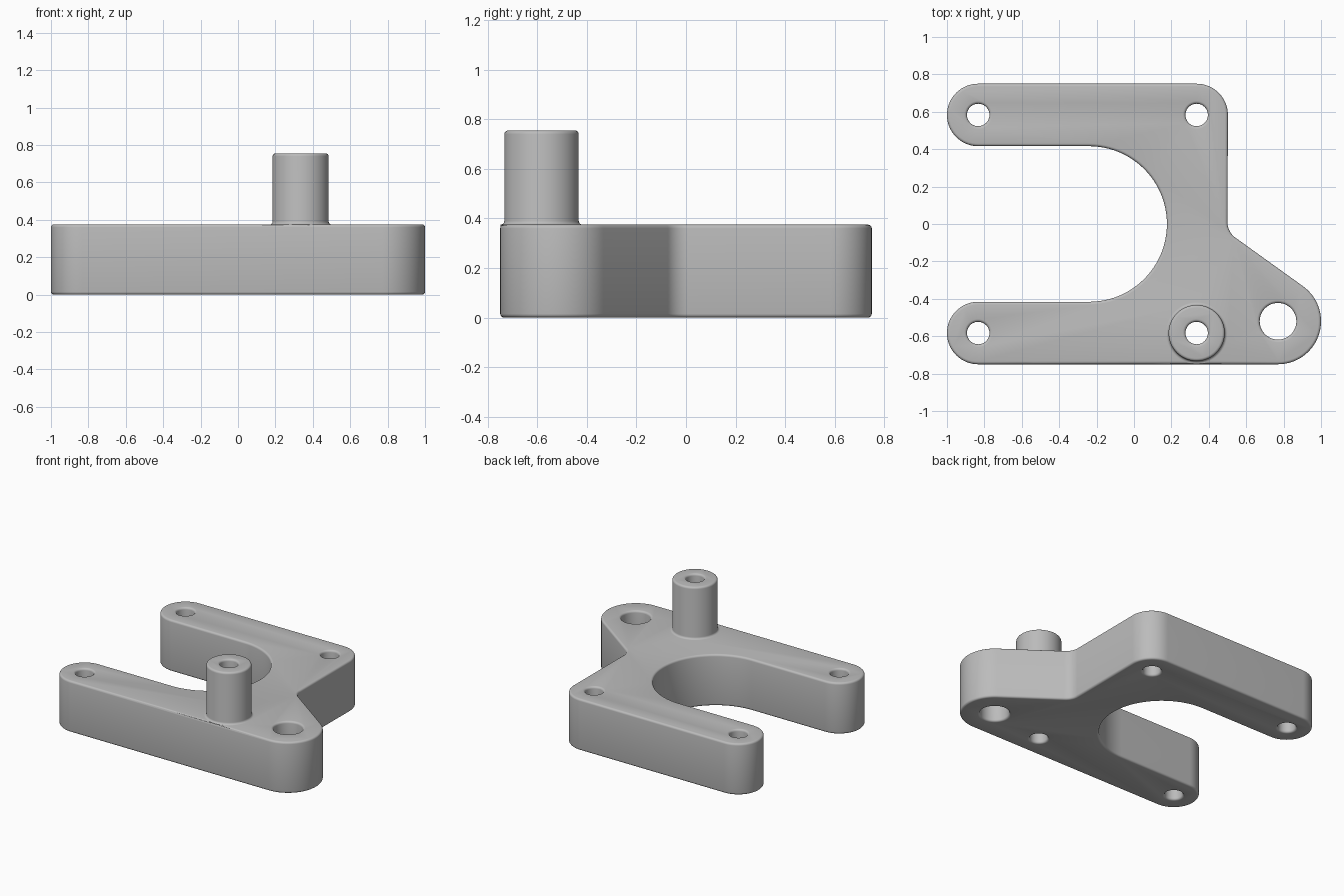
import bpy, bmesh, math

cube = bpy.data.objects.get("Cube")
if cube:
    bpy.data.objects.remove(cube, do_unlink=True)

H = 0.375          # plate thickness
TOP = 0.755        # top of the post
ROW = 0.583        # y of the arm centre lines
END = 0.167        # arm end radius
POST = (0.335, -ROW)
LUG = (0.77, -0.52)
LUG_R = 0.23
SOFT = 0.015       # edge rounding

grey = bpy.data.materials.new("Satin grey")
grey.use_nodes = True
grey.diffuse_color = (0.5, 0.5, 0.5, 1)
grey.node_tree.nodes["Principled BSDF"].inputs["Base Color"].default_value = (0.5, 0.5, 0.5, 1)


def arc(cx, cy, r, a0, a1, n):
    """Points on an arc, angles in degrees."""
    angles = [math.radians(a0 + (a1 - a0) * i / n) for i in range(n + 1)]
    return [(cx + r * math.cos(a), cy + r * math.sin(a)) for a in angles]


def make_object(name, bm):
    bmesh.ops.recalc_face_normals(bm, faces=bm.faces)
    mesh = bpy.data.meshes.new(name)
    bm.to_mesh(mesh)
    bm.free()
    mesh.materials.append(grey)
    ob = bpy.data.objects.new(name, mesh)
    bpy.context.collection.objects.link(ob)
    return ob


def lathe(name, profile, centre, n=64):
    """Closed solid of revolution from (radius, height) points."""
    bm = bmesh.new()
    rings = []
    for r, z in profile:
        rings.append([bm.verts.new((centre[0] + x, centre[1] + y, z))
                      for x, y in arc(0, 0, r, 0, 360, n)[:-1]])
    for a, b in zip(rings, rings[1:]):
        for i in range(n):
            j = (i + 1) % n
            bm.faces.new((a[i], a[j], b[j], b[i]))
    bm.faces.new(rings[0])
    bm.faces.new(rings[-1])
    return make_object(name, bm)


def combine(target, tool, operation):
    mod = target.modifiers.new(tool.name, 'BOOLEAN')
    mod.operation = operation
    mod.solver = 'EXACT'
    mod.object = tool
    tool.hide_render = True
    bpy.context.view_layer.objects.active = target
    bpy.ops.object.modifier_apply(modifier=mod.name)
    bpy.data.objects.remove(tool, do_unlink=True)


# Plate outline, counter-clockwise from the front left arm end
slope = 54.3                                  # direction of the lug flank normal
s = math.radians(slope)
tx, ty = LUG[0] + LUG_R * math.cos(s), LUG[1] + LUG_R * math.sin(s)
fillet = 0.1
fx = 0.5 + fillet
fy = ty + (tx - fx + fillet * math.cos(s)) / math.tan(s) + fillet * math.sin(s)
# Centre of the inner fillet lies one radius away from both flanks
fy = ty + fillet * math.sin(s) + (tx + fillet * math.cos(s) - fx) * math.cos(s) / math.sin(s)

outline = arc(-0.833, -ROW, END, 90, 270, 32)
outline += arc(*LUG, LUG_R, -90, slope, 32)
outline += arc(fx, fy, fillet, 180 + slope, 180, 12)
outline += arc(0.335, ROW, END, 0, 90, 16)
outline += arc(-0.833, ROW, END, 90, 270, 32)
outline += arc(-0.24, 0, ROW - END, 90, -90, 48)

bm = bmesh.new()
base = bm.faces.new([bm.verts.new((x, y, 0)) for x, y in outline])
side = bmesh.ops.extrude_face_region(bm, geom=[base])
bmesh.ops.translate(bm, vec=(0, 0, H),
                    verts=[v for v in side["geom"] if isinstance(v, bmesh.types.BMVert)])
rims = [e for e in bm.edges if abs(e.verts[0].co.z - e.verts[1].co.z) < 1e-5]
bmesh.ops.recalc_face_normals(bm, faces=bm.faces)
bmesh.ops.bevel(bm, geom=rims, offset=SOFT, segments=4, profile=0.5, affect='EDGES')
bracket = make_object("bracket_plate", bm)

# Post with a small foot fillet and a rounded rim
profile = [(0.15 + SOFT, H - 0.05)]
profile += arc(0.15 + SOFT, H + SOFT, SOFT, 270, 180, 4)
profile += arc(0.15 - SOFT, TOP - SOFT, SOFT, 0, 90, 4)
combine(bracket, lathe("post", profile, POST), 'UNION')


# Through holes with softened mouths
def drill(name, centre, r, top):
    edge = r + SOFT
    profile = [(edge, -0.05)]
    profile += arc(edge, SOFT, SOFT, 270, 180, 4)
    profile += arc(edge, top - SOFT, SOFT, 180, 90, 4)
    profile += [(edge, top + 0.05)]
    combine(bracket, lathe(name, profile, centre, 48), 'DIFFERENCE')


for x in (-0.833, 0.335):
    for y in (-ROW, ROW):
        drill("bolt_hole", (x, y), 0.06, TOP if (x, y) == POST else H)
drill("lug_hole", LUG, 0.098, H)

# Smooth shading with crisp creases
bpy.ops.object.select_all(action='DESELECT')
bracket.select_set(True)
bpy.context.view_layer.objects.active = bracket
bpy.ops.object.shade_smooth_by_angle(angle=math.radians(35))
